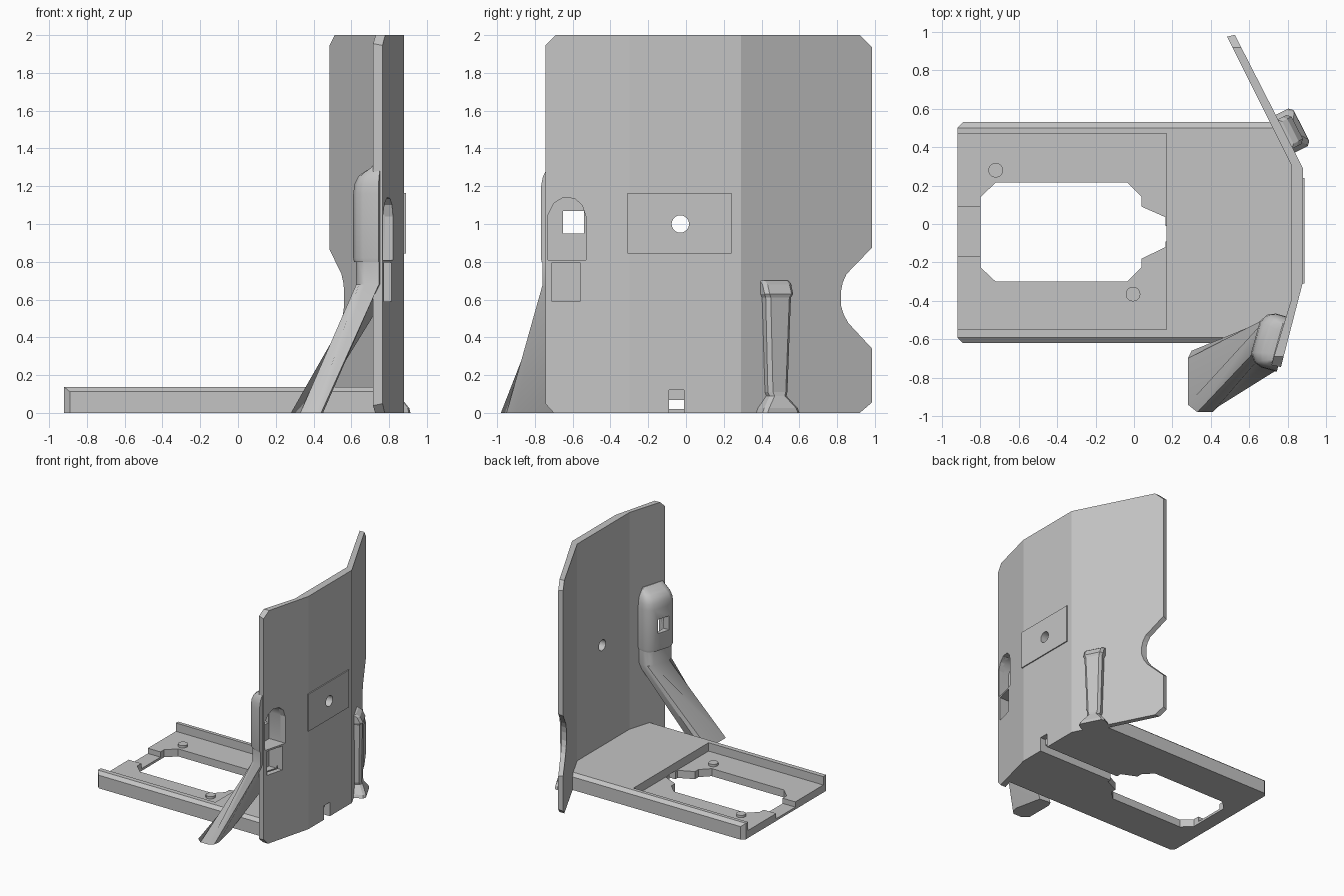
import bpy, bmesh, math
from mathutils import Vector

if "Cube" in bpy.data.objects:
    bpy.data.objects.remove(bpy.data.objects["Cube"])

GREY = (0.55, 0.55, 0.55, 1)
mat = bpy.data.materials.new("light grey")
mat.use_nodes = True
mat.diffuse_color = GREY
mat.node_tree.nodes["Principled BSDF"].inputs["Base Color"].default_value = GREY


def loft(name, rings):
    """Closed solid through rings with equal point counts."""
    bm = bmesh.new()
    loops = [[bm.verts.new(p) for p in ring] for ring in rings]
    n = len(loops[0])
    for a, b in zip(loops, loops[1:]):
        for i in range(n):
            j = (i + 1) % n
            bm.faces.new((a[i], a[j], b[j], b[i]))
    bm.faces.new(loops[0][::-1])
    bm.faces.new(loops[-1])
    bmesh.ops.recalc_face_normals(bm, faces=bm.faces)
    mesh = bpy.data.meshes.new(name)
    bm.to_mesh(mesh)
    bm.free()
    ob = bpy.data.objects.new(name, mesh)
    bpy.context.collection.objects.link(ob)
    mesh.materials.append(mat)
    return ob


def prism(name, pts, axis, lo, hi):
    """Outline in xy extruded along z, or outline in yz extruded along x."""
    if axis == "z":
        return loft(name, [[(a, b, h) for a, b in pts] for h in (lo, hi)])
    return loft(name, [[(h, a, b) for a, b in pts] for h in (lo, hi)])


def box(name, x, y, z):
    return prism(name, [(x[0], y[0]), (x[1], y[0]), (x[1], y[1]), (x[0], y[1])], "z", *z)


def circle(cx, cy, r, n=32):
    return [(cx + r * math.cos(math.tau * i / n), cy + r * math.sin(math.tau * i / n))
            for i in range(n)]


def boolean(ob, cutter, op="DIFFERENCE", keep=False):
    mod = ob.modifiers.new("cut", "BOOLEAN")
    mod.object, mod.operation, mod.solver = cutter, op, "EXACT"
    bpy.context.view_layer.objects.active = ob
    bpy.ops.object.modifier_apply(modifier=mod.name)
    if not keep:
        bpy.data.objects.remove(cutter)


def smooth(ob, angle=35):
    bpy.ops.object.select_all(action="DESELECT")
    ob.select_set(True)
    bpy.context.view_layer.objects.active = ob
    bpy.ops.object.shade_smooth_by_angle(angle=math.radians(angle))


# Folded upright panel, trimmed to its side outline
panel = prism("back_panel", [
    (0.485, 0.975), (0.817, 0.31), (0.817, -0.40), (0.715, -0.735),
    (0.765, -0.745), (0.88, -0.30), (0.88, 0.29), (0.525, 0.985)], "z", 0, 2)
boolean(panel, prism("trim", [
    (-0.70, -0.01), (-0.70, 0), (-0.75, 0.055), (-0.75, 1.94), (-0.69, 2), (-0.69, 2.01),
    (0.92, 2.01), (0.92, 2), (0.99, 1.93), (0.99, 0.88), (0.85, 0.735), (0.83, 0.69),
    (0.82, 0.64), (0.82, 0.57), (0.835, 0.52), (0.86, 0.475), (0.99, 0.335),
    (0.99, 0.06), (0.92, 0), (0.92, -0.01)], "x", 0, 1.2), "INTERSECT")
boolean(panel, box("notch", (0.7, 1), (-0.09, -0.01), (-0.1, 0.12)))

# Raised label plate with a through hole
plate = box("raised_plate", (0.87, 0.889), (-0.31, 0.24), (0.845, 1.165))
hole = prism("hole", circle(-0.03, 1.0, 0.046), "x", 0.7, 1)
boolean(panel, hole, keep=True)
boolean(plate, hole)

# Tray base with chamfered rails
base = prism("tray_base", [
    (-0.92, 0.50), (-0.92, -0.59), (-0.89, -0.62), (0.765, -0.62), (0.83, -0.40),
    (0.83, 0.30), (0.72, 0.53), (-0.89, 0.53)], "z", 0, 0.137)
boolean(base, prism("rail_profile", [
    (-0.62, -0.1), (-0.62, 0.112), (-0.59, 0.137), (-0.59, 0.2), (0.50, 0.2),
    (0.50, 0.137), (0.53, 0.112), (0.53, -0.1)], "x", -1, 1), "INTERSECT")
boolean(base, box("recess", (-1, 0.17), (-0.55, 0.47), (0.065, 0.3)))
boolean(base, prism("opening", [
    (-0.72, 0.215), (-0.035, 0.215), (0.04, 0.14), (0.04, 0.09), (0.165, 0.035),
    (0.165, -0.12), (0.04, -0.18), (0.04, -0.225), (-0.035, -0.30), (-0.72, -0.30),
    (-0.80, -0.225), (-0.80, 0.14)], "z", -0.1, 0.3))
boolean(base, box("end_slot", (-1, -0.78), (-0.17, 0.09), (0.02, 0.3)))
boolean(base, box("cable_channel", (0.1, 1), (-0.09, -0.01), (-0.1, 0.067)))

# Locating pins
for name, x, y in (("rear_pin", -0.72, 0.28), ("front_pin", -0.005, -0.365)):
    smooth(prism(name, circle(x, y, 0.038, 24), "z", 0.05, 0.085))


# Hood and slanted leg behind the front edge of the panel
U, D = Vector((0.27, 0.963)), Vector((-0.963, 0.27))
SECTION = [(-0.15, -0.035), (-0.15, 0.05), (-0.135, 0.09), (-0.09, 0.12),
           (0.08, 0.12), (0.125, 0.09), (0.14, 0.05), (0.14, -0.035)]


def hood_ring(z, su, sd):
    pts = [Vector((0.75, -0.615)) + U * u * su + D * (d * sd if d > 0 else d)
           for u, d in SECTION]
    return [(p.x, p.y, z) for p in pts]


hood = loft("leg_hood", [hood_ring(*r) for r in (
    (0.80, 0.97, 0.97), (0.82, 1, 1), (1.16, 1, 1), (1.21, 0.98, 0.95), (1.25, 0.92, 0.8),
    (1.275, 0.84, 0.55), (1.295, 0.76, 0.25), (1.32, 0.7, 0.02))])
foot = [(0.45, -0.90), (0.44, -0.95), (0.41, -0.98), (0.33, -0.98),
        (0.28, -0.94), (0.28, -0.70), (0.30, -0.66), (0.40, -0.67)]
leg = loft("slanted_leg", [[(x, y, 0) for x, y in foot],
                           hood_ring(0.68, 0.93, 0.88), hood_ring(0.81, 0.93, 0.9)])

# Arched pocket and lower pocket opened through the panel
arch = [(-0.73, 0.81), (-0.53, 0.81), (-0.53, 1.04), (-0.55, 1.10), (-0.59, 1.135),
        (-0.65, 1.14), (-0.70, 1.11), (-0.73, 1.05)]
pocket = prism("pocket", arch, "x", 0.668, 1)
lower = box("lower_pocket", (0.685, 1), (-0.71, -0.56), (0.59, 0.795))
for ob in (panel, hood):
    boolean(ob, pocket, keep=True)
for ob in (panel, leg):
    boolean(ob, lower, keep=True)
boolean(hood, box("window", (0.5, 0.8), (-0.65, -0.54), (0.95, 1.07)))
for cutter in (pocket, lower):
    bpy.data.objects.remove(cutter)
smooth(hood, 40)
smooth(leg, 40)


# Small flared foot on the outside of the rear wing
W, N = Vector((-0.455, 0.89)), Vector((0.89, 0.455))


def clip_ring(z, half, depth):
    c, b = Vector((0.783, 0.467)), 0.02
    pts = [(-half, -0.02), (-half, depth - b), (-half + b, depth),
           (half - b, depth), (half, depth - b), (half, -0.02)]
    return [(*(c + W * u + N * d), z) for u, d in pts]


loft("rear_foot", [clip_ring(*r) for r in (
    (0, 0.11, 0.10), (0.025, 0.10, 0.098), (0.09, 0.05, 0.065), (0.11, 0.058, 0.06),
    (0.61, 0.075, 0.068), (0.63, 0.085, 0.075), (0.68, 0.085, 0.05), (0.70, 0.085, 0.02))])
